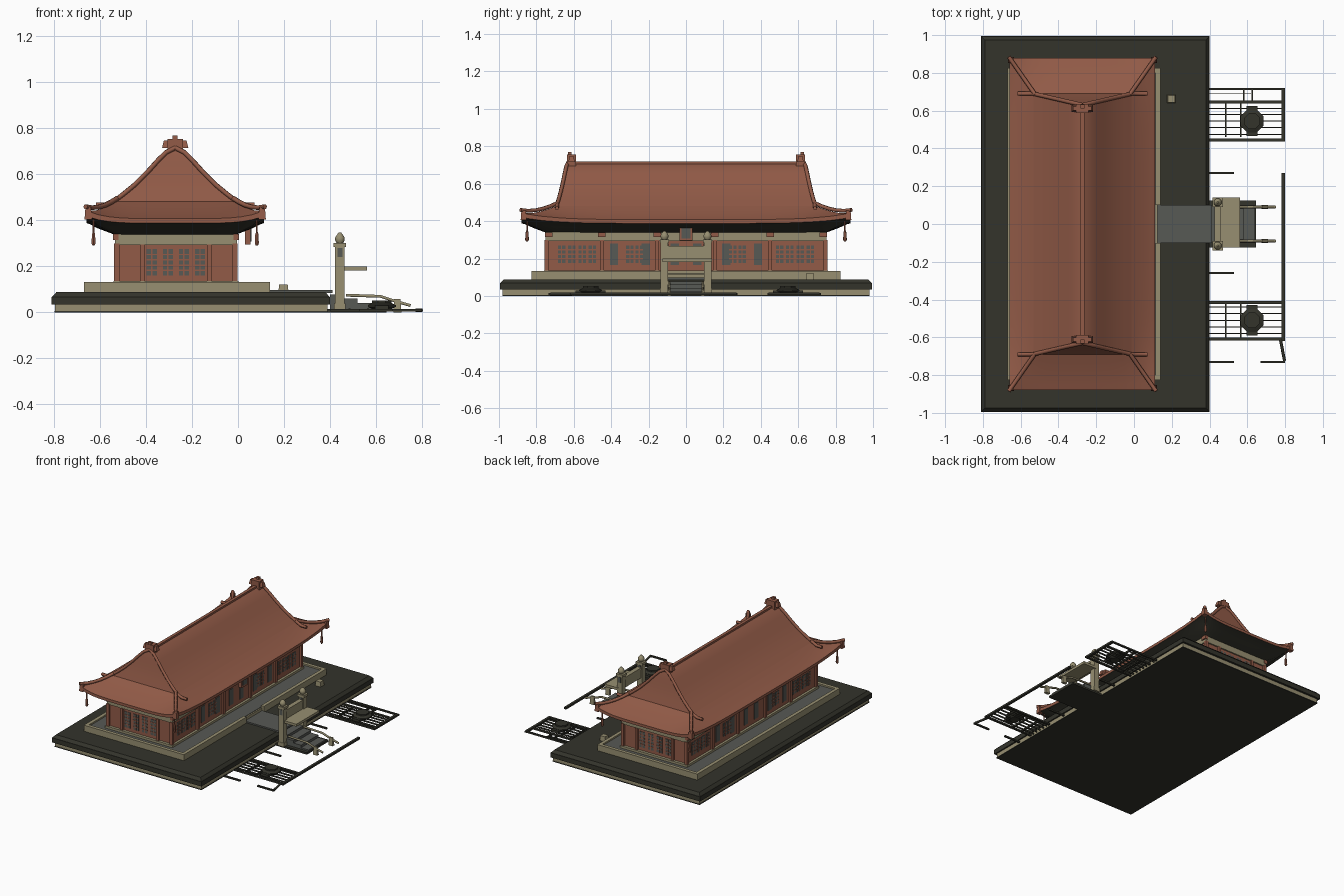
import bpy, bmesh, math
from mathutils import Vector

if "Cube" in bpy.data.objects:
    bpy.data.objects.remove(bpy.data.objects["Cube"])

def mat(name, c):
    m = bpy.data.materials.new(name)
    m.diffuse_color = (*c, 1)
    m.use_nodes = True
    m.node_tree.nodes["Principled BSDF"].inputs["Base Color"].default_value = m.diffuse_color
    return m
RED = mat("terracotta", (0.29, 0.105, 0.064))
DARK = mat("dark stone", (0.033, 0.033, 0.024))
BEIGE = mat("pale stone", (0.31, 0.275, 0.165))
GREY = mat("grey stone", (0.095, 0.10, 0.09))
CX = -0.27                                    # centre line of the hall

def finish(bm, name, mats, smooth=None):
    me = bpy.data.meshes.new(name)
    bmesh.ops.recalc_face_normals(bm, faces=bm.faces)
    bm.to_mesh(me)
    bm.free()
    ob = bpy.data.objects.new(name, me)
    bpy.context.collection.objects.link(ob)
    for m in mats:
        me.materials.append(m)
    if smooth:
        bpy.context.view_layer.objects.active = ob
        ob.select_set(True)
        bpy.ops.object.shade_smooth_by_angle(angle=math.radians(smooth))
        ob.select_set(False)
    return ob

def add_box(bm, x0, x1, y0, y1, z0, z1, taper=0):
    r = bmesh.ops.create_cube(bm, size=1)
    for v in r["verts"]:
        t = taper if v.co.z > 0 else 0
        sx, sy = (1 if v.co.x > 0 else -1), (1 if v.co.y > 0 else -1)
        v.co = ((x1 if sx > 0 else x0) - sx * t, (y1 if sy > 0 else y0) - sy * t, z1 if v.co.z > 0 else z0)

def boxes(name, m, *dims):
    bm = bmesh.new()
    for d in dims:
        add_box(bm, *d)
    return finish(bm, name, [m])

def lathe(name, m, x, y, prof, n=8):
    bm = bmesh.new()
    rings = [[bm.verts.new((x + r * math.cos(2 * math.pi * (i + .5) / n), y + r * math.sin(2 * math.pi * (i + .5) / n), z))
              for i in range(n)] for r, z in prof]
    for a, b in zip(rings, rings[1:]):
        for i in range(n):
            bm.faces.new((a[i], a[(i + 1) % n], b[(i + 1) % n], b[i]))
    bm.faces.new(rings[0])
    bm.faces.new(rings[-1])
    return finish(bm, name, [m], 40)

def tube(name, m, pts, r):
    bm = bmesh.new()
    rings = []
    for i, p in enumerate(pts):
        d = (Vector(pts[min(i + 1, len(pts) - 1)]) - Vector(pts[max(i - 1, 0)])).normalized()
        s = d.cross(Vector((0, 0, 1))).normalized()
        u = s.cross(d)
        rings.append([bm.verts.new(Vector(p) + r * (s * math.cos(a) + u * math.sin(a)))
                      for a in [k * math.pi / 3 for k in range(6)]])
    for a, b in zip(rings, rings[1:]):
        for i in range(6):
            bm.faces.new((a[i], a[(i + 1) % 6], b[(i + 1) % 6], b[i]))
    bm.faces.new(rings[0])
    bm.faces.new(rings[-1])
    return finish(bm, name, [m], 70)

PROF = [(0, .71), (.04, .69), (.075, .655), (.12, .605), (.175, .55), (.22, .513), (.26, .482), (.3, .455), (.345, .428), (.385, .408)]
def roof_z(d):
    for (a, za), (b, zb) in zip(PROF, PROF[1:]):
        if d <= b:
            return za + (zb - za) * (d - a) / (b - a)
    return PROF[-1][1]

# terrace: pale base course, dark paving slab, dark underside
boxes("terrace_base", BEIGE, (-.795, .39, -.98, .98, .003, .04))
boxes("terrace_underside", DARK, (-.797, .392, -.982, .982, 0, .006))
bm = bmesh.new()
add_box(bm, -.81, .40, -.995, .995, .034, .068)
add_box(bm, -.81, .40, -.995, .995, .066, .088, .02)
finish(bm, "terrace_slab", [DARK])

# plinth of the hall with raised kerb
boxes("plinth", BEIGE, (-.655, .125, -.81, .81, .085, .118))
boxes("plinth_kerb", BEIGE, (-.67, -.645, -.825, .825, .085, .132), (.115, .14, -.825, -.1, .085, .132),
      (.115, .14, .1, .825, .085, .132), (-.645, .115, -.825, -.80, .085, .132), (-.645, .115, .80, .825, .085, .132))
boxes("plinth_floor", GREY, (-.645, .115, -.8, .8, .117, .121))
boxes("wall_footing", BEIGE, (CX - .272, CX + .272, -.76, .76, .118, .137))

# hall walls, frieze and columns
boxes("hall_walls", RED, (CX - .255, CX + .255, -.74, .74, .13, .296))
boxes("frieze", BEIGE, (CX - .265, CX + .265, -.75, .75, .294, .345))
cols = []
for sx in (-1, 1):
    for y in (-.745, -.45, -.155, .155, .45, .745):
        x = CX + sx * .257
        cols.append((x - .011, x + .011, y - .011, y + .011, .13, .30))
    for sy in (-1, 1):
        x = CX + sx * .145
        cols.append((x - .009, x + .009, sy * .745 - .01, sy * .745 + .01, .13, .296))
boxes("columns", RED, *cols)
boxes("bracket_blocks", RED, *[(CX + sx * .262 - .012, CX + sx * .262 + .012, y - .02, y + .02, .315, .34)
                               for sx in (-1, 1) for y in (-.735, -.45, -.155, .155, .45, .735)])

# windows and doors: grey plates with thin red lattice
panes, bars, doors = [], [], []
def side_plate(sx, y, w, z0, z1, t):
    x = CX + sx * .255
    return (x - t, x + t, y - w, y + w, z0, z1)
for sx in (-1, 1):
    for sy in (-1, 1):
        for y in (.50, .555, .61, .665, .25, .30):
            panes.append(side_plate(sx, sy * y, .02, .175, .27, .003))
            for k in range(1, 4):
                z = .175 + k * .024
                bars.append(side_plate(sx, sy * y, .02, z - .003, z + .003, .005))
            bars.append(side_plate(sx, sy * y, .003, .175, .27, .005))
        for y in (.385, .215, .06):
            doors.append(side_plate(sx, sy * y, .022, .165, .28, .004))
for sy in (-1, 1):
    for x in (-.105, -.035, .035, .105):
        yy = sy * .74
        panes.append((CX + x - .022, CX + x + .022, yy - .003, yy + .003, .16, .275))
        for k in range(1, 5):
            z = .16 + k * .023
            bars.append((CX + x - .022, CX + x + .022, yy - .005, yy + .005, z - .003, z + .003))
        bars.append((CX + x - .003, CX + x + .003, yy - .005, yy + .005, .16, .275))
boxes("window_panes", GREY, *panes)
boxes("window_lattice", RED, *bars)
boxes("door_panels", GREY, *doors)

# hipped skirt of the roof: rings round the hall, fascia, dark soffit
N = 16
def ring(bm, hw, hl, z, lift):
    out = []
    cs = [(-1, -1), (1, -1), (1, 1), (-1, 1)]
    for k in range(4):
        a, b = cs[k], cs[(k + 1) % 4]
        for i in range(N):
            t = i / N
            c = abs(2 * t - 1) ** 5
            out.append(bm.verts.new((CX - .003 + hw * (a[0] + (b[0] - a[0]) * t), hl * (a[1] + (b[1] - a[1]) * t), z + lift * c)))
    return out
bm = bmesh.new()
spec = []
for i in range(7):
    s = i / 6
    d = .26 + .125 * s
    spec.append((d, .69 + .19 * s, roof_z(d), .034 * s * s))
spec += [(.385, .88, .388, .03), (.372, .862, .384, .028), (.335, .82, .365, .012), (.255, .74, .335, 0)]
rings = [ring(bm, *s) for s in spec]
for j, (a, b) in enumerate(zip(rings, rings[1:])):
    for i in range(4 * N):
        f = bm.faces.new((a[i], a[(i + 1) % (4 * N)], b[(i + 1) % (4 * N)], b[i]))
        f.material_index = 1 if j >= 7 else 0
finish(bm, "roof_skirt", [RED, DARK], 35)

# steep upper roof with leaning gable ends
gy = lambda d: .63 + .06 * d / .26
bm = bmesh.new()
ds = [d for d, z in PROF if d <= .26]
rows = [[bm.verts.new((CX - .003 + s, sy * gy(abs(s)), roof_z(abs(s)))) for sy in (-1, 1)]
        for s in [-d for d in ds[:0:-1]] + ds]
for a, b in zip(rows, rows[1:]):
    bm.faces.new((a[0], b[0], b[1], a[1]))
for k in (0, 1):
    for i in range(len(ds) - 1):
        q = [rows[i][k], rows[i + 1][k], rows[-2 - i][k], rows[-1 - i][k]]
        bm.faces.new(list(dict.fromkeys(q)))
finish(bm, "upper_roof", [RED], 35)

# ridges and their end ornaments
boxes("main_ridge", RED, (CX - .014, CX + .008, -.63, .63, .695, .718))
for sy in (-1, 1):
    y = sy * .612
    boxes("ridge_ornament", RED, (CX - .06, CX + .054, y - .018, y + .018, .715, .748, .008),
          (CX - .036, CX + .03, y - .024, y + .024, .69, .755), (CX - .014, CX + .008, y - .01 + sy * .01, y + .01 + sy * .01, .75, .77))
    for sx in (-1, 1):
        c = CX - .003
        tube("gable_ridge", RED, [(c + sx * d, sy * (min(gy(d), .69)), max(roof_z(d), .462) + .006)
                                  for d in (0, .04, .075, .12, .175, .22, .26, .30, .345)], .011)
        tube("hip_ridge", RED, [(c + sx * (.25 + .14 * s), sy * (.685 + .2 * s), roof_z(.25 + .135 * s) + .034 * s * s + .008 + .01 * s ** 4)
                                for s in (0, .2, .4, .6, .8, 1)], .011)
        x, yy = c + sx * .378, sy * .868
        boxes("corner_ornament", RED, (x - .016, x + .016, yy - .016, yy + .016, .405, .458, .004))
        lathe("eave_bell", RED, c + sx * .355, sy * .85, [(.004, .41), (.004, .35), (.008, .34), (.01, .30), (.005, .29)], 6)

# name board without lettering
boxes("board_frame", RED, (.03, .055, -.036, .036, .295, .385))
boxes("board_face", GREY, (.05, .058, -.024, .024, .308, .373))

# path, steps and gate
boxes("path", GREY, (.12, .41, -.10, .10, .085, .098))
boxes("steps", GREY, *[(.40, .46 + .06 * i, -.10, .10, .012, .078 - .018 * i) for i in range(4)])
boxes("step_base", DARK, (.39, .645, -.125, .125, 0, .014))
for sy in (-1, 1):
    y = sy * .115
    boxes("gate_post", BEIGE, (.422, .464, y - .02, y + .02, .012, .30), (.416, .47, y - .025, y + .025, .285, .302),
          (.418, .468, y - .023, y + .023, .012, .04))
    lathe("post_finial", BEIGE, .443, y, [(.014, .30), (.022, .312), (.022, .326), (.014, .338), (.005, .348)])
    boxes("post_inset", GREY, (.432, .454, y - .022, y + .022, .24, .28))
    tube("stair_rail", BEIGE, [(.47, sy * .09, .075), (.62, sy * .09, .07), (.68, sy * .09, .05), (.75, sy * .09, .03)], .007)
    boxes("rail_end", BEIGE, (.675, .71, sy * .09 - .01, sy * .09 + .01, .0, .058, .004))
boxes("gate_lintel", BEIGE, (.43, .456, -.10, .10, .19, .255), (.45, .56, -.125, .14, .182, .2), (.427, .459, -.10, .10, .25, .266))
boxes("terrace_box", BEIGE, (.175, .22, .64, .685, .085, .122, .004))

# low garden fences lying in front
f = []
def bar_x(y, x0=.4, x1=.80, w=.004):
    f.append((x0, x1, y - w, y + w, .005, .016))
def bar_y(x, y0, y1, w=.004):
    f.append((x - w, x + w, y0, y1, .004, .018))
for y in (.475, .51, .545, .58, .612, -.44, -.475, -.51, -.545, -.58):
    bar_x(y, w=.0025)
for y in (.445, .645, -.415, -.61):
    bar_x(y, w=.008)
bar_x(.715, w=.006)
bar_x(.69, .4, .62, .002)
for y in (.27, -.26, -.73):
    bar_x(y, .4, .53, .006)
bar_x(-.73, .67, .80, .006)
bar_y(.79, .44, .71, .009)
bar_y(.79, -.62, .27, .009)
for a, b in ((.46, .645), (-.61, -.42)):
    bar_y(.485, a, b)
    bar_y(.565, a, b)
bar_y(.58, .645, .715)
bar_y(.625, .645, .715)
boxes("garden_fence", DARK, *f)
tube("fence_brace", DARK, [(.775, -.61, .01), (.797, -.725, .01)], .008)
for y in (.545, -.51):
    lathe("stone_lantern", DARK, .625, y, [(.035, .004), (.045, .015), (.066, .024), (.066, .032), (.045, .042), (.045, .052)])
    boxes("lantern_lugs", DARK, (.595, .655, y - .08, y + .08, .012, .03))
